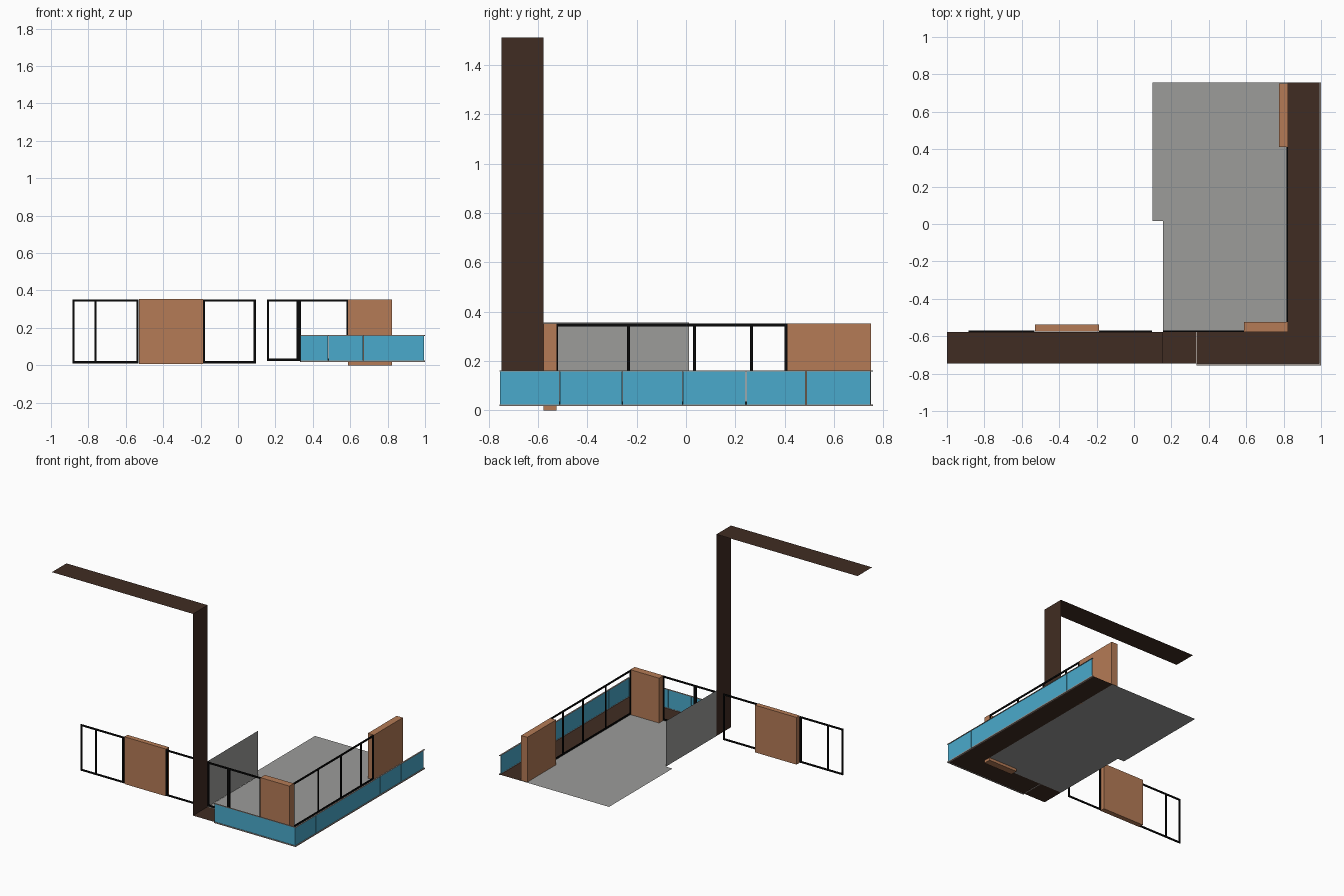
import bpy

if "Cube" in bpy.data.objects:
    bpy.data.objects.remove(bpy.data.objects["Cube"])


def material(name, rgb):
    m = bpy.data.materials.new(name)
    lin = [(c / 255 / 12.92) if c < 11 else ((c / 255 + 0.055) / 1.055) ** 2.4 for c in rgb]
    m.diffuse_color = (*lin, 1)
    m.use_nodes = True
    m.node_tree.nodes["Principled BSDF"].inputs["Base Color"].default_value = m.diffuse_color
    return m


BROWN = material("dark brown", (64, 44, 34))
ORANGE = material("terracotta", (181, 123, 86))
GREY = material("concrete grey", (156, 156, 154))
BLACK = material("black metal", (8, 8, 8))
BLUE = material("blue glass", (74, 170, 204))
TRIM = material("pale trim", (160, 150, 143))


def mesh(name, verts, faces, mat):
    me = bpy.data.meshes.new(name)
    me.from_pydata(verts, [], faces)
    me.materials.append(mat)
    ob = bpy.data.objects.new(name, me)
    bpy.context.collection.objects.link(ob)
    return ob


def box(name, x, y, z, mat):
    v = [(a, b, c) for a in x for b in y for c in z]
    f = [(0, 1, 3, 2), (4, 6, 7, 5), (0, 4, 5, 1), (2, 3, 7, 6), (0, 2, 6, 4), (1, 5, 7, 3)]
    return mesh(name, v, f, mat)


def sheet(name, outline, mat):
    return mesh(name, outline, [tuple(range(len(outline)))], mat)


def window(name, axis, at, posts, z0, z1, t=0.012, d=0.007):
    """Rails along an axis with posts (left edge of each post)."""
    def bar(label, span, z):
        across = (at - d / 2, at + d / 2)
        box(f"{name}_{label}", *((span, across) if axis == 'x' else (across, span)), z, BLACK)
    full = (posts[0], posts[-1] + t)
    bar("sill", full, (z0, z0 + t))
    bar("head", full, (z1 - t, z1))
    for i, p in enumerate(posts):
        bar(f"post_{i}", (p, p + t), (z0 + t, z1 - t))


F = 0.02               # floor level
Y0, Y1 = -0.747, -0.577  # depth of the brown ribbon

# folded brown ribbon: roof strip, upright fin, floor strip
profile = [(-1, 1.512), (0.155, 1.512), (0.155, F), (0.332, F)]
mesh("ribbon_frame", [(x, y, z) for x, z in profile for y in (Y0, Y1)],
     [(2 * i, 2 * i + 1, 2 * i + 3, 2 * i + 2) for i in range(3)], BROWN)

# L-shaped balcony deck
sheet("balcony_deck", [(x, y, F) for x, y in
      [(0.338, -0.752), (0.997, -0.752), (0.997, 0.757), (0.822, 0.757),
       (0.822, Y1), (0.338, Y1)]], BROWN)

# interior floor and partition wall
sheet("interior_floor", [(x, y, F) for x, y in
      [(0.155, Y1), (0.822, Y1), (0.822, 0.757), (0.1, 0.757), (0.1, 0.015), (0.155, 0.015)]], GREY)
sheet("partition_wall", [(0.1545, y, z) for y, z in
      [(-0.577, F), (0.012, F), (0.012, 0.357), (-0.577, 0.357)]], GREY)

# terracotta wall panels
box("left_wall_panel", (-0.528, -0.188), (-0.575, -0.538), (0.006, 0.355), ORANGE)
box("corner_wall_panel", (0.588, 0.824), (-0.577, -0.525), (0.0, 0.352), ORANGE)
box("rear_wall_panel", (0.774, 0.824), (0.412, 0.75), (F, 0.352), ORANGE)

# black window frames
window("left_window", 'x', -0.573, [-0.885, -0.768, -0.544], 0.01, 0.352)
window("middle_window", 'x', -0.573, [-0.188, 0.083], 0.01, 0.352)
window("front_window", 'x', -0.573, [0.155, 0.314, 0.324, 0.579], 0.024, 0.352)
window("side_window", 'y', 0.82, [-0.53, -0.239, 0.028, 0.26, 0.399], 0.024, 0.352)

# glass balustrade panels with narrow seams
GAP = 0.0015
xs = [0.332, 0.482, 0.67, 0.992]
ys = [-0.756, -0.512, -0.258, -0.013, 0.243, 0.486, 0.75]
for i, (a, b) in enumerate(zip(xs, xs[1:])):
    box(f"front_glass_{i}", (a + GAP, b - GAP), (-0.752, -0.748), (0.025, 0.157), BLUE)
for i, (a, b) in enumerate(zip(ys, ys[1:])):
    box(f"side_glass_{i}", (0.991, 0.995), (a + GAP, b - GAP), (0.025, 0.157), BLUE)

# pale trims under and over the glass
for label, z in (("lower", (0.017, 0.025)), ("upper", (0.157, 0.161))):
    box(f"{label}_front_trim", (0.334, 1.0), (-0.756, -0.747), z, TRIM)
    box(f"{label}_side_trim", (0.99, 1.0), (-0.747, 0.757), z, TRIM)
box("deck_end_trim", (0.332, 0.338), (-0.747, Y1), (0.017, 0.022), TRIM)
